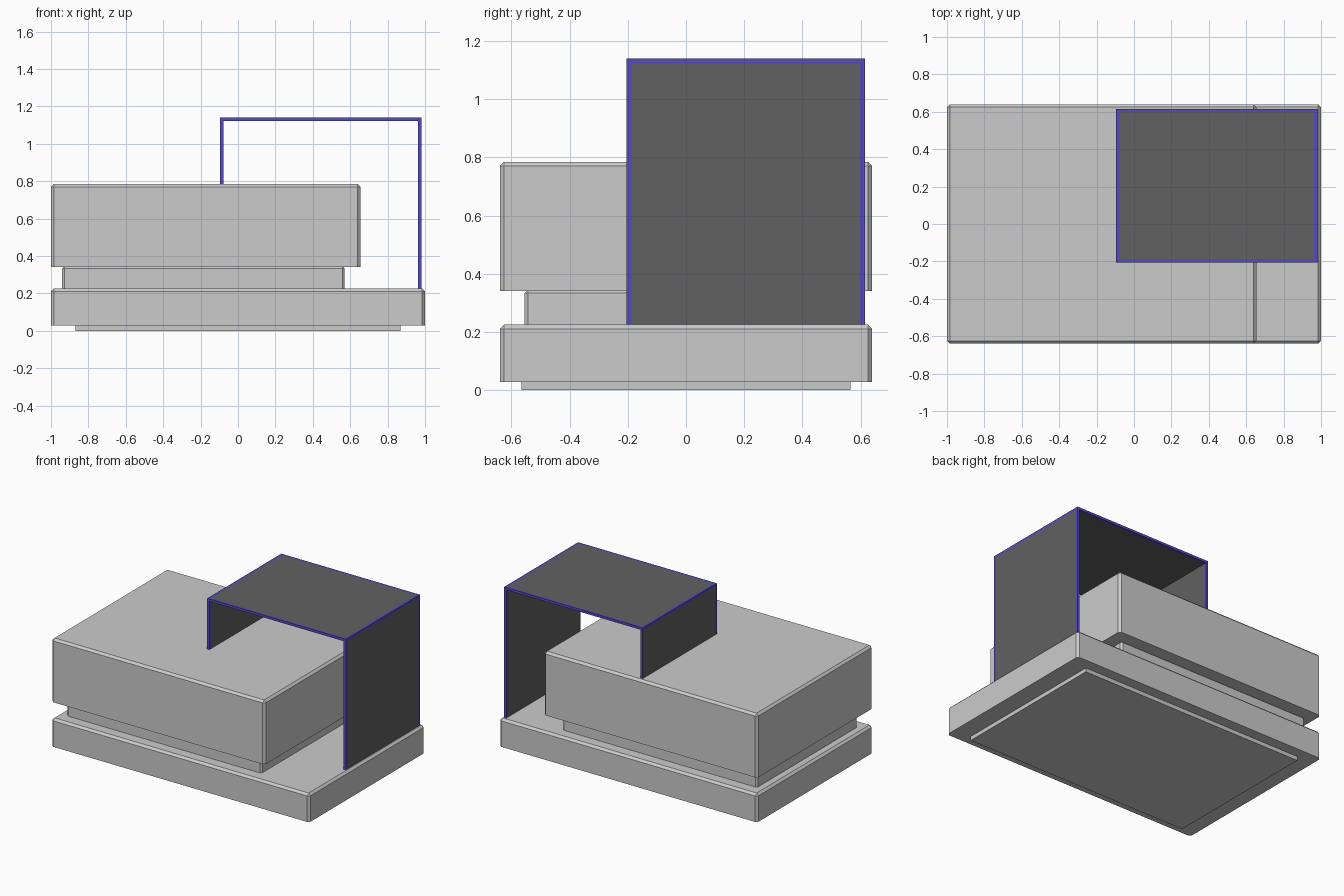
import bpy
import bmesh
from mathutils import Vector

if "Cube" in bpy.data.objects:
    bpy.data.objects.remove(bpy.data.objects["Cube"], do_unlink=True)


def material(name, rgb):
    mat = bpy.data.materials.new(name)
    mat.use_nodes = True
    color = (*rgb, 1.0)
    mat.diffuse_color = color
    mat.node_tree.nodes["Principled BSDF"].inputs["Base Color"].default_value = color
    return mat


GREY = material("light_grey", (0.6, 0.6, 0.6))
DARK = material("dark_grey", (0.12, 0.12, 0.12))
BLUE = material("violet_blue", (0.09, 0.07, 0.5))


def box(name, low, high, mat, chamfer=0.0):
    """Box between two corners; chamfers every edge except the bottom ones."""
    low, high = Vector(low), Vector(high)
    bm = bmesh.new()
    bmesh.ops.create_cube(bm, size=1)
    for v in bm.verts:
        v.co = (low + high) / 2 + v.co * (high - low)
    if chamfer:
        edges = [e for e in bm.edges if max(v.co.z for v in e.verts) > low.z + 0.001]
        bmesh.ops.bevel(bm, geom=edges, offset=chamfer, segments=1,
                        affect='EDGES', profile=0.5)
    mesh = bpy.data.meshes.new(name)
    bm.to_mesh(mesh)
    bm.free()
    mesh.materials.append(mat)
    obj = bpy.data.objects.new(name, mesh)
    bpy.context.collection.objects.link(obj)
    return obj


# Stacked body: foot, base slab, recessed neck and upper block
BASE_TOP, BLOCK_TOP = 0.225, 0.785
box("foot_plate", (-0.87, -0.565, 0), (0.87, 0.565, 0.03), GREY)
box("base_slab", (-1, -0.64, 0.028), (1, 0.64, BASE_TOP), GREY, 0.015)
box("neck", (-0.94, -0.555, BASE_TOP), (0.57, 0.555, 0.345), GREY, 0.012)
box("upper_block", (-1, -0.64, 0.34), (0.655, 0.64, BLOCK_TOP), GREY, 0.015)

# Bridge extents and frame thickness
X0, X1, Y0, Y1, TOP, T = -0.095, 0.98, -0.205, 0.615, 1.14, 0.017

# Side panels with a post at each edge
for side, x, bottom in (("right", X0, BLOCK_TOP), ("left", X1 - T, BASE_TOP)):
    box(f"{side}_panel", (x, Y0 + T, bottom), (x + T, Y1 - T, TOP - T), DARK)
    box(f"{side}_top_rail", (x, Y0, TOP - T), (x + T, Y1, TOP), BLUE)
    for end, y in (("front", Y0), ("back", Y1 - T)):
        box(f"{side}_{end}_post", (x, y, bottom), (x + T, y + T, TOP - T), BLUE)

# Roof panel with front and back rails
box("roof_panel", (X0 + T, Y0 + T, TOP - T), (X1 - T, Y1 - T, TOP), DARK)
for end, y in (("front", Y0), ("back", Y1 - T)):
    box(f"{end}_roof_rail", (X0 + T, y, TOP - T), (X1 - T, y + T, TOP), BLUE)
